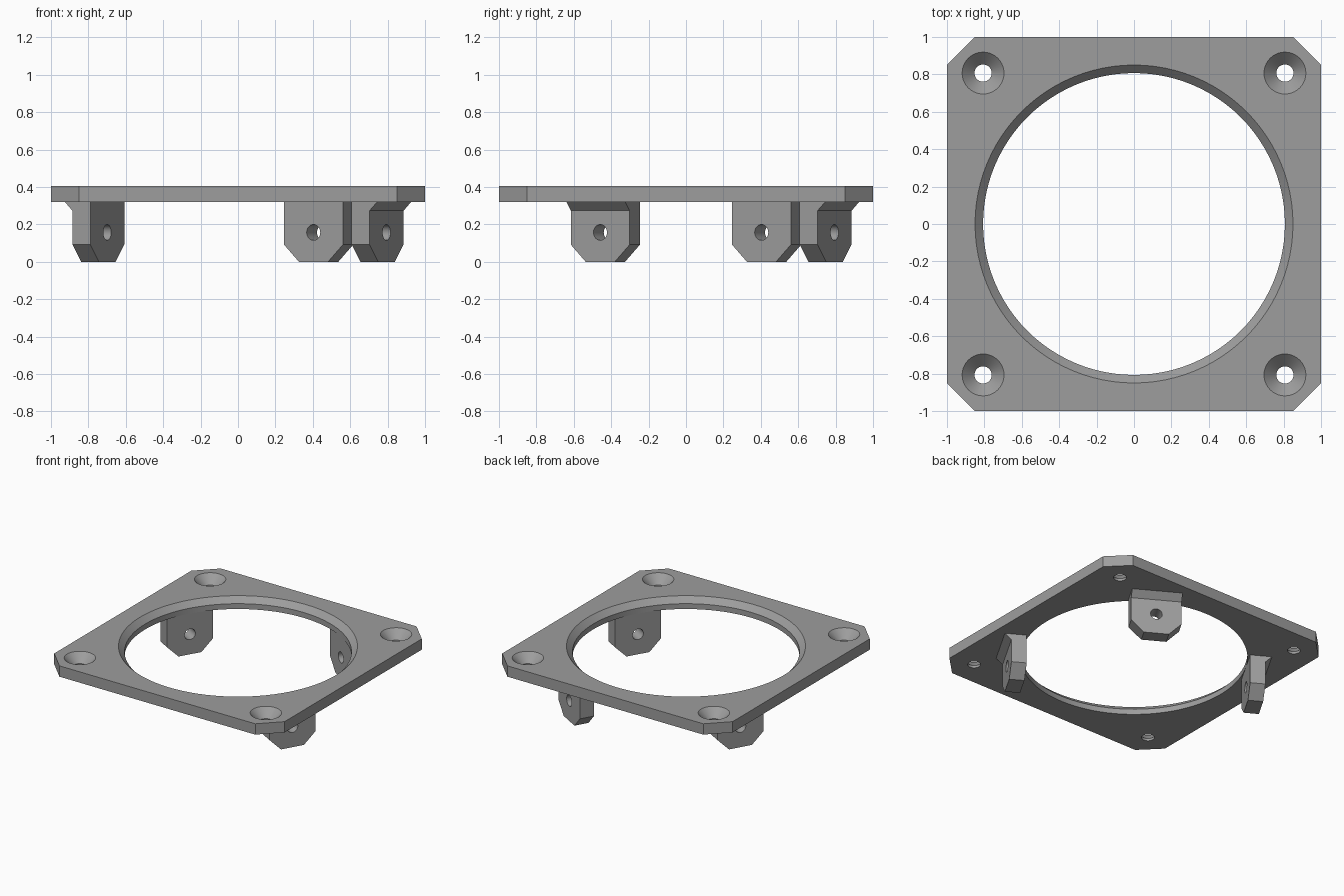
import bpy, bmesh, math
from mathutils import Matrix

if "Cube" in bpy.data.objects:
    bpy.data.objects.remove(bpy.data.objects["Cube"])

Z0, Z1 = 0.32, 0.405          # plate underside and top
BORE, RIM = 0.807, 0.85       # opening radius, chamfered rim radius

grey = bpy.data.materials.new("grey")
grey.diffuse_color = (0.34, 0.34, 0.34, 1)
grey.use_nodes = True
grey.node_tree.nodes["Principled BSDF"].inputs["Base Color"].default_value = grey.diffuse_color


def make_object(name, bm):
    bmesh.ops.recalc_face_normals(bm, faces=bm.faces[:])
    mesh = bpy.data.meshes.new(name)
    bm.to_mesh(mesh)
    bm.free()
    obj = bpy.data.objects.new(name, mesh)
    bpy.context.collection.objects.link(obj)
    return obj


def prism(points, direction):
    """Closed outline extruded along a vector."""
    bm = bmesh.new()
    face = bm.faces.new([bm.verts.new(p) for p in points])
    out = bmesh.ops.extrude_face_region(bm, geom=[face])
    moved = [v for v in out["geom"] if isinstance(v, bmesh.types.BMVert)]
    bmesh.ops.translate(bm, verts=moved, vec=direction)
    return bm


def lathe(name, profile, segments):
    """Solid of revolution about z from (radius, z) pairs."""
    bm = bmesh.new()
    rings = []
    for r, z in profile:
        rings.append([bm.verts.new((r * math.cos(a), r * math.sin(a), z))
                      for a in (2 * math.pi * i / segments for i in range(segments))])
    for a, b in zip(rings, rings[1:]):
        for i in range(segments):
            j = (i + 1) % segments
            bm.faces.new((a[i], a[j], b[j], b[i]))
    bm.faces.new(rings[0][::-1])
    bm.faces.new(rings[-1])
    return make_object(name, bm)


def cut(obj, cutter):
    """Subtract the cutter, then discard it."""
    mod = obj.modifiers.new("cut", 'BOOLEAN')
    mod.operation, mod.solver, mod.object = 'DIFFERENCE', 'EXACT', cutter
    bpy.context.view_layer.update()
    graph = bpy.context.evaluated_depsgraph_get()
    mesh = bpy.data.meshes.new_from_object(obj.evaluated_get(graph))
    obj.modifiers.clear()
    obj.data = mesh
    bpy.data.objects.remove(cutter)


def finish(obj):
    obj.data.materials.clear()
    obj.data.materials.append(grey)
    obj.data.shade_smooth()
    obj.data.set_sharp_from_angle(angle=math.radians(25))


# Square plate with clipped corners
c = 0.85
corners = [(c, -1), (1, -c), (1, c), (c, 1), (-c, 1), (-1, c), (-1, -c), (-c, -1)]
plate = make_object("plate", prism([(x, y, Z0) for x, y in corners], (0, 0, Z1 - Z0)))

# Round opening with a chamfered upper rim
d = RIM - BORE
cut(plate, lathe("bore_cutter", [(BORE, Z0 - 0.1), (BORE, Z1 - d), (RIM, Z1),
                                 (RIM, Z1 + 0.1)], 96))

# Countersunk screw holes
for sx in (-1, 1):
    for sy in (-1, 1):
        hole = lathe("screw_cutter", [(0.046, Z0 - 0.1), (0.046, Z1 - 0.066),
                                      (0.112, Z1), (0.112, Z1 + 0.1)], 40)
        hole.location = (0.807 * sx, 0.807 * sy, 0)
        cut(plate, hole)
finish(plate)

# Three hanging lugs, each with a sloped root, clipped lower corners and a pin hole
HALF, OUT, SLOPE = 0.182, BORE + 0.11, 0.047
side = [(BORE, 0), (OUT, 0), (OUT, Z0 - SLOPE), (OUT + SLOPE, Z0), (BORE, Z0)]
for n, angle in enumerate((60, 150, 330), 1):
    bm = prism([(x, -HALF, z) for x, z in side], (0, 2 * HALF, 0))
    low = [e for e in bm.edges
           if all(v.co.z < 0.001 for v in e.verts)
           and abs(e.verts[0].co.y - e.verts[1].co.y) < 0.001]
    bmesh.ops.bevel(bm, geom=low, offset=0.092, segments=1, affect='EDGES')
    lug = make_object("lug_%d" % n, bm)
    pin = lathe("pin_cutter", [(0.042, 0.7), (0.042, 1.05)], 32)
    pin.data.transform(Matrix.Translation((0, 0, 0.157)) @ Matrix.Rotation(math.pi / 2, 4, 'Y'))
    cut(lug, pin)
    lug.data.transform(Matrix.Rotation(math.radians(angle), 4, 'Z'))
    finish(lug)
